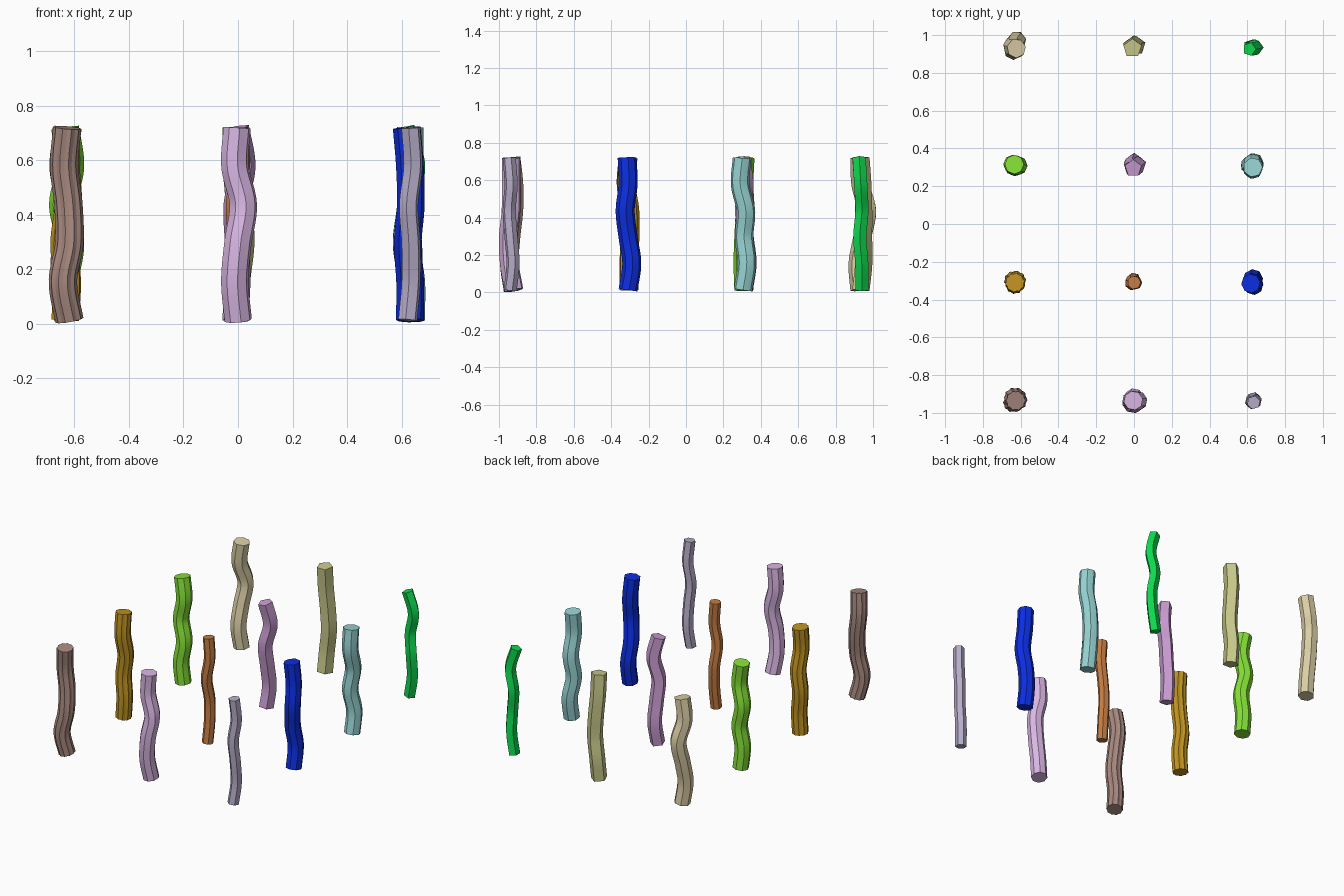
import bpy, bmesh, math
from mathutils import Vector

if "Cube" in bpy.data.objects:
    bpy.data.objects.remove(bpy.data.objects["Cube"])

Z0, Z1, STEPS = 0.013, 0.719, 48
PX = 1 / 164          # sway values are given in small units of this size


def spline(vals, t):
    """Smooth interpolation through evenly spaced values."""
    n = len(vals) - 1
    i = min(int(t * n), n - 1)
    f = t * n - i
    p1, p2 = vals[i], vals[i + 1]
    p0 = vals[i - 1] if i > 0 else 2 * p1 - p2
    p3 = vals[i + 2] if i + 2 <= n else 2 * p2 - p1
    return 0.5 * (2 * p1 + (p2 - p0) * f + (2 * p0 - 5 * p1 + 4 * p2 - p3) * f * f
                  + (3 * p1 - p0 - 3 * p2 + p3) * f ** 3)


def lin(c):
    return tuple((v / 255) ** 2.2 for v in c) + (1,)


def column(name, x, y, r, points, groove, rgb, u, v, turn=0.0):
    """Wavy prism; u and v are sideways sway from top to bottom."""
    def path(t):
        a, b = spline(u, 1 - t) * PX, spline(v, 1 - t) * PX
        return Vector((x + 0.663 * a - 0.6 * b, y + 0.797 * a + 0.85 * b,
                       Z0 + (Z1 - Z0) * t))

    # cross-section: plain polygon, or a star when grooved
    n = points * 2 if groove < 1 else points
    prof = []
    for k in range(n):
        rad = r * (groove if groove < 1 and k % 2 else 1)
        ang = turn + 2 * math.pi * k / n
        prof.append((rad * math.cos(ang), rad * math.sin(ang)))

    bm = bmesh.new()
    rings = []
    for s in range(STEPS + 1):
        t = s / STEPS
        lo, hi = max(t - 0.01, 0), min(t + 0.01, 1)
        tan = (path(hi) - path(lo)).normalized()
        q = Vector((0, 0, 1)).rotation_difference(tan)
        c = path(t)
        rings.append([bm.verts.new(c + q @ Vector((px, py, 0))) for px, py in prof])
    for a, b in zip(rings, rings[1:]):
        for k in range(n):
            j = (k + 1) % n
            bm.faces.new((a[k], a[j], b[j], b[k]))
    bm.faces.new(rings[0][::-1])
    bm.faces.new(rings[-1])
    me = bpy.data.meshes.new(name)
    bm.to_mesh(me)
    bm.free()
    ob = bpy.data.objects.new(name, me)
    bpy.context.collection.objects.link(ob)
    mat = bpy.data.materials.new(name + "_paint")
    mat.diffuse_color = lin(rgb)
    mat.use_nodes = True
    mat.node_tree.nodes["Principled BSDF"].inputs["Base Color"].default_value = mat.diffuse_color
    me.materials.append(mat)
    # smooth along the length, sharp between sides
    bpy.ops.object.select_all(action='DESELECT')
    ob.select_set(True)
    bpy.context.view_layer.objects.active = ob
    bpy.ops.object.shade_smooth_by_angle(angle=math.radians(15))


X, YA, YB = 0.63, 0.94, 0.31

# front row
column("brown_column", -X, -YA, 0.052, 10, 0.9, (165, 135, 125),
       (1, 1, 3, 2, -2, 3), (0, 3, 1, -1, 1, 0))
column("pink_column", 0, -YA, 0.051, 8, 0.92, (218, 182, 228),
       (0, -1, 3, -1, -2, 2), (1, 2, -2, -1, 1, 2), 0.2)
column("lavender_column", X, -YA, 0.036, 6, 1, (182, 172, 200),
       (0, 2, -1, 1, 2, -1), (-1, -1, 0, 0, 1, 1), 0.3)

# second row
column("gold_column", -X, -YB, 0.051, 10, 0.9, (190, 145, 38),
       (0, -1, 2, 0, 1, 0), (0, -1, 0, 2, 0, 1), 0.15)
column("copper_column", 0, -YB, 0.036, 7, 1, (196, 124, 70),
       (0, 1, -2, 1, 1, -1), (0, -1, 1, 2, 1, 0))
column("blue_column", X, -YB, 0.051, 8, 0.92, (20, 50, 225),
       (-2, 0, -1, -1, 2, 0), (1, 0, -2, 1, 2, 0), 0.1)

# third row
column("lime_column", -X, YB, 0.051, 8, 0.93, (132, 225, 58),
       (0, 2, -1, 2, -1, 1), (1, -2, 2, -2, 0, -1))
column("plum_column", 0, YB, 0.047, 5, 1, (200, 155, 208),
       (-2, 3, -2, 0, 2, -1), (-1, -2, 0, 1, 2, 1), math.pi / 2)
column("teal_column", X, YB, 0.051, 7, 0.93, (150, 210, 210),
       (-1, -2, 1, -2, 2, 0), (-1, -2, 1, 2, 1, -1))

# back row
column("tan_column", -X, YA, 0.051, 7, 1, (218, 205, 165),
       (0, -2, 4, 0, -3, 0), (-2, 1, 2, 1, -1, -2), 0.2)
column("khaki_column", 0, YA, 0.051, 5, 1, (200, 200, 138),
       (-2, -1, 1, 2, 0, -2), (0, 1, 0, -1, 1, 0), math.pi / 2)
column("green_column", X, YA, 0.037, 5, 1, (22, 215, 80),
       (-4, 2, -1, 0, 1, -2), (1, -3, 1, -2, -1, 2))
